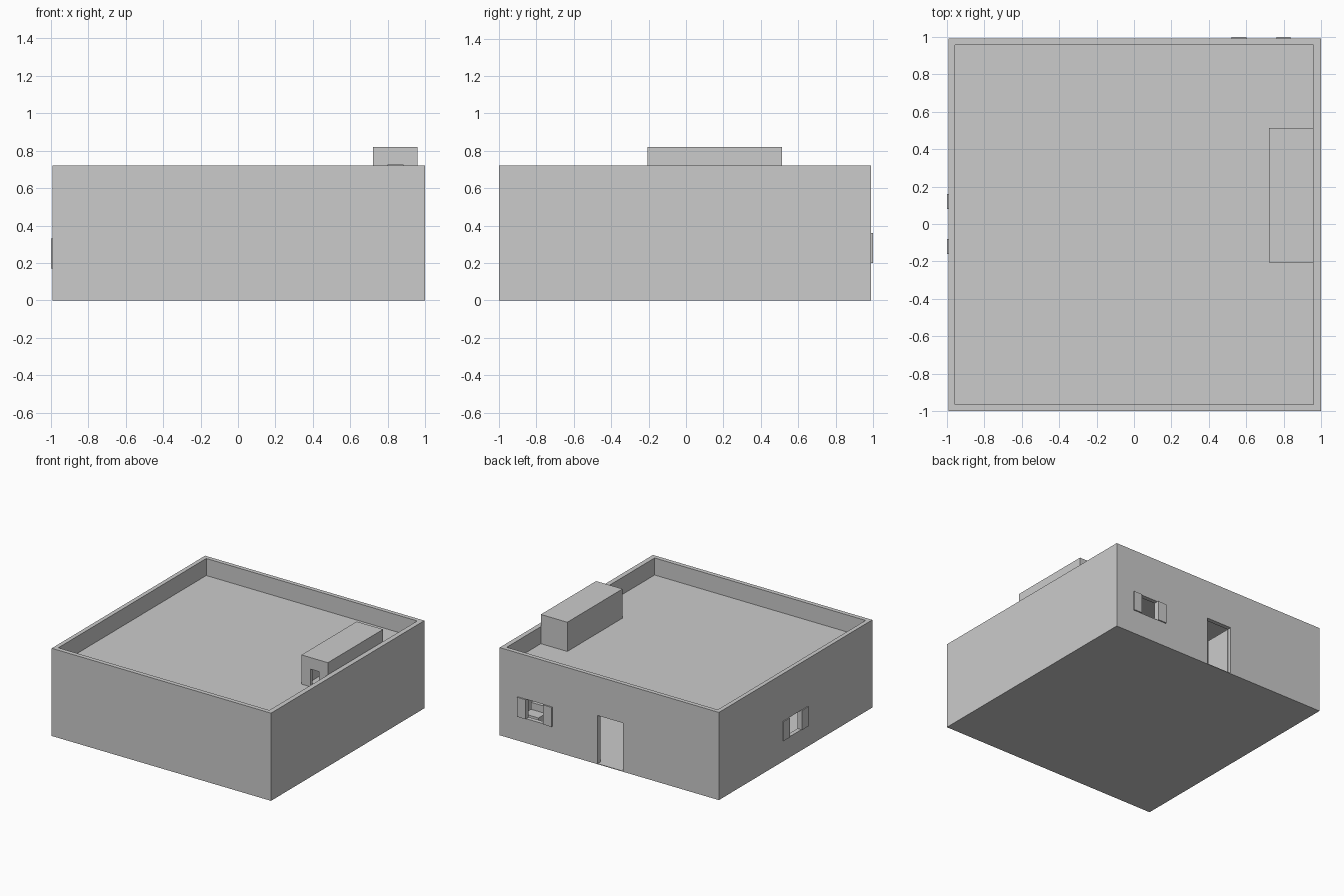
import bpy

if "Cube" in bpy.data.objects:
    bpy.data.objects.remove(bpy.data.objects["Cube"])


def box(name, x, y, z):
    """Axis-aligned box from (min, max) ranges."""
    bpy.ops.mesh.primitive_cube_add(size=1)
    ob = bpy.context.object
    ob.name = name
    lo, hi = zip(x, y, z)
    for v in ob.data.vertices:
        for i in range(3):
            v.co[i] = hi[i] if v.co[i] > 0 else lo[i]
    return ob


def cut(ob, *ranges):
    """Subtract a box from an object and discard the cutter."""
    cutter = box("cutter", *ranges)
    mod = ob.modifiers.new("cut", 'BOOLEAN')
    mod.operation, mod.solver, mod.object = 'DIFFERENCE', 'EXACT', cutter
    bpy.context.view_layer.objects.active = ob
    bpy.ops.object.modifier_apply(modifier=mod.name)
    bpy.data.objects.remove(cutter, do_unlink=True)


X0, X1, Y0, Y1, H = -0.992, 1.0, -1.0, 0.99, 0.72   # outer walls
XI0, XI1, YI0, YI1 = -0.957, 0.96, -0.964, 0.955    # inner walls
ROOF, CEIL, FLOOR = 0.58, 0.545, 0.005

# House shell: room below, parapet above the roof slab
shell = box("house_shell", (X0, X1), (Y0, Y1), (0, H))
cut(shell, (XI0, XI1), (YI0, YI1), (FLOOR, CEIL))
cut(shell, (XI0, XI1), (YI0, YI1), (ROOF, 1))
# Doorway, back window, left window and stairwell hole
cut(shell, (-0.12, 0.11), (0.9, 1.1), (FLOOR, 0.40))
cut(shell, (0.60, 0.76), (0.9, 1.1), (0.20, 0.36))
cut(shell, (-1.1, -0.9), (-0.08, 0.08), (0.17, 0.33))
cut(shell, (0.78, 0.93), (-0.06, 0.48), (0.5, 0.65))

# Rooftop stair enclosure, hollow with a small doorway at the front
hut = box("stair_enclosure", (0.72, XI1), (-0.205, 0.512), (ROOF, 0.82))
cut(hut, (0.75, 0.93), (-0.175, 0.482), (0.5, 0.79))
cut(hut, (0.80, 0.88), (-0.3, -0.1), (0.5, 0.725))

# Open shutters folded flat beside each window
for side, (a, b) in {"right": (0.76, 0.835), "left": (0.52, 0.60)}.items():
    box(f"back_shutter_{side}", (a, b), (Y1, 1.0), (0.20, 0.36))
for side, (a, b) in {"front": (-0.16, -0.08), "rear": (0.08, 0.16)}.items():
    box(f"left_shutter_{side}", (-1.0, X0), (a, b), (0.17, 0.33))

# Door leaf swung open into the room
box("door_leaf", (-0.13, -0.118), (0.725, YI1), (FLOOR, 0.40))

# Solid staircase profile extruded across its width
steps, start, end = 10, 0.88, -0.06
run, rise = (start - end) / steps, (ROOF - FLOOR) / steps
profile = [(start, FLOOR)]
for i in range(steps):
    z = FLOOR + (i + 1) * rise
    profile += [(start - i * run, z), (start - (i + 1) * run, z)]
profile.append((end, FLOOR))
n = len(profile)
verts = [(x, y, z) for x in (0.79, 0.925) for y, z in profile]
faces = [list(range(n))[::-1], list(range(n, 2 * n))]
faces += [[i, (i + 1) % n, (i + 1) % n + n, i + n] for i in range(n)]
mesh = bpy.data.meshes.new("staircase")
mesh.from_pydata(verts, [], faces)
stairs = bpy.data.objects.new("staircase", mesh)
bpy.context.collection.objects.link(stairs)
bpy.ops.object.select_all(action='DESELECT')
bpy.context.view_layer.objects.active = stairs
stairs.select_set(True)
bpy.ops.object.mode_set(mode='EDIT')
bpy.ops.mesh.select_all(action='SELECT')
bpy.ops.mesh.normals_make_consistent(inside=False)
bpy.ops.object.mode_set(mode='OBJECT')
